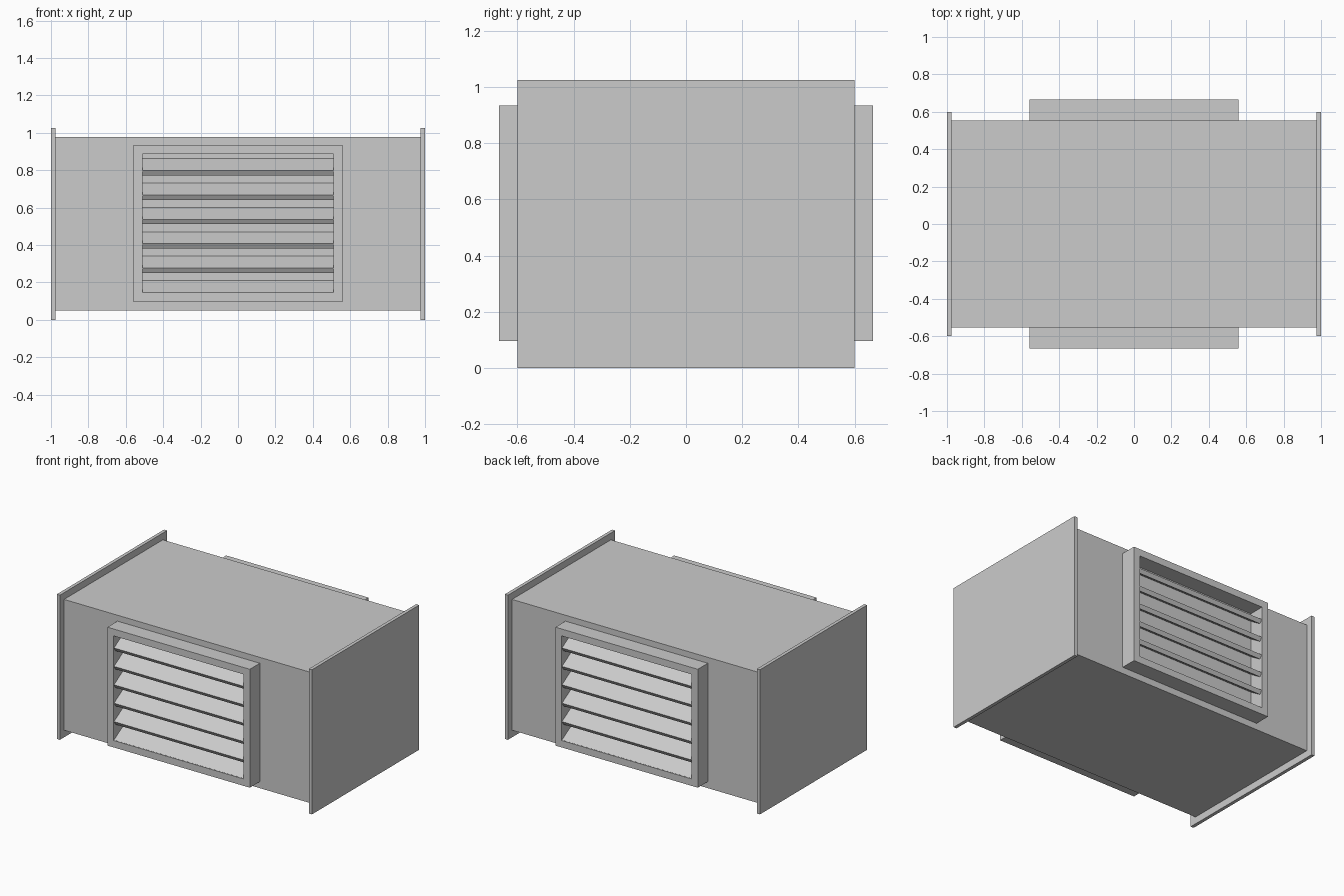
import bpy, bmesh
from mathutils import Vector

if "Cube" in bpy.data.objects:
    bpy.data.objects.remove(bpy.data.objects["Cube"])

WALL, FRONT = -0.553, -0.665      # body wall and louvre frame faces


def make(name, build):
    bm = bmesh.new()
    build(bm)
    bmesh.ops.recalc_face_normals(bm, faces=bm.faces)
    me = bpy.data.meshes.new(name)
    bm.to_mesh(me)
    bm.free()
    ob = bpy.data.objects.new(name, me)
    bpy.context.collection.objects.link(ob)
    return ob


def box(name, lo, hi):
    lo, hi = Vector(lo), Vector(hi)

    def build(bm):
        bmesh.ops.create_cube(bm, size=1)
        bmesh.ops.scale(bm, vec=hi - lo, verts=bm.verts)
        bmesh.ops.translate(bm, vec=(lo + hi) / 2, verts=bm.verts)
    return make(name, build)


def mirror(ob, axis):
    mod = ob.modifiers.new("Mirror", 'MIRROR')
    mod.use_axis = [i == axis for i in range(3)]


def rect(bm, x, y, z0, z1):
    return [bm.verts.new(p) for p in ((-x, y, z0), (x, y, z0), (x, y, z1), (-x, y, z1))]


def frame(bm):
    # closed rectangular ring: outer front, outer back, inner back, inner front
    rings = [rect(bm, 0.558, FRONT, 0.096, 0.935), rect(bm, 0.558, WALL, 0.096, 0.935),
             rect(bm, 0.51, WALL, 0.145, 0.886), rect(bm, 0.51, FRONT, 0.145, 0.886)]
    for r in range(4):
        a, b = rings[r], rings[(r + 1) % 4]
        for i in range(4):
            j = (i + 1) % 4
            bm.faces.new((a[i], a[j], b[j], b[i]))


def slat(z):
    # sloped board, section runs from the outer lip up to the wall
    section = [(-0.66, z), (-0.644, z - 0.026), (WALL, z + 0.032), (WALL, z + 0.064)]

    def build(bm):
        ends = [[bm.verts.new((x, *p)) for p in section] for x in (-0.51, 0.51)]
        for e in ends:
            bm.faces.new(e)
        for i in range(4):
            j = (i + 1) % 4
            bm.faces.new((ends[0][i], ends[0][j], ends[1][j], ends[1][i]))
    return build


# Main casing
box("casing", (-0.976, WALL, 0.05), (0.976, -WALL, 0.977))

# End plates, left and right
mirror(box("end_plate", (0.976, -0.6, 0), (1, 0.6, 1.025)), 0)

# Louvre frames, front and back
mirror(make("louvre_frame", frame), 1)

# Six sloped slats in each frame
for k in range(6):
    mirror(make(f"louvre_slat_{k + 1}", slat(0.146 + 0.1305 * k)), 1)
